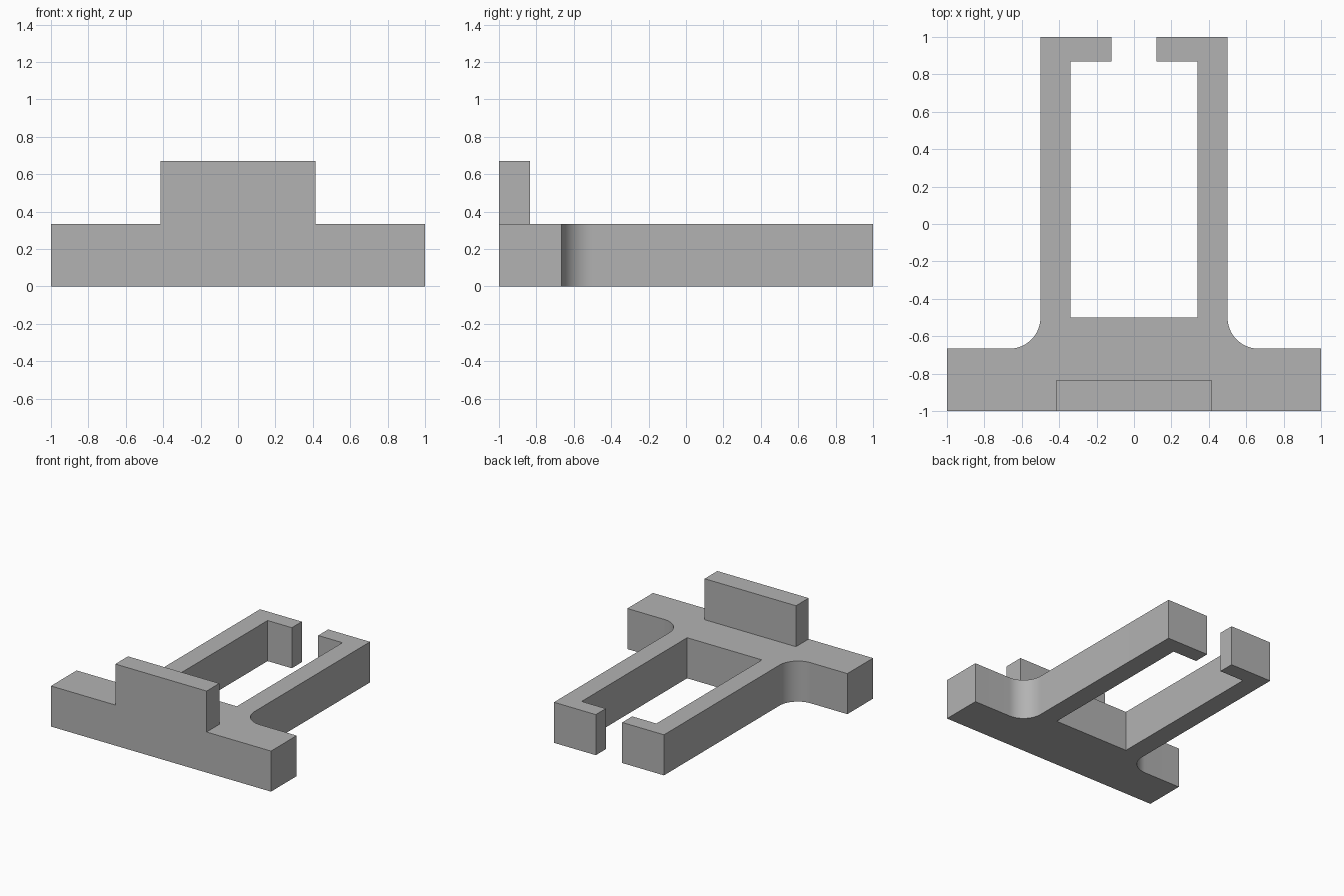
import bpy
import bmesh
from math import sin, cos, pi, radians

cube = bpy.data.objects.get("Cube")
if cube:
    bpy.data.objects.remove(cube, do_unlink=True)

# Single plain grey material
grey = bpy.data.materials.new("plain_grey")
grey.use_nodes = True
colour = (0.45, 0.45, 0.45, 1)
grey.diffuse_color = colour
grey.node_tree.nodes["Principled BSDF"].inputs["Base Color"].default_value = colour

THICK = 1 / 3      # height of the flat body
FILLET = 1 / 6     # radius where the arms meet the crossbar
STEPS = 16


def extrude_outline(name, outline, bottom, top):
    """Raise a closed xy outline into a solid."""
    bm = bmesh.new()
    face = bm.faces.new([bm.verts.new((x, y, bottom)) for x, y in outline])
    raised = bmesh.ops.extrude_face_region(bm, geom=[face])["geom"]
    verts = [v for v in raised if isinstance(v, bmesh.types.BMVert)]
    bmesh.ops.translate(bm, verts=verts, vec=(0, 0, top - bottom))
    bmesh.ops.recalc_face_normals(bm, faces=bm.faces)
    mesh = bpy.data.meshes.new(name)
    bm.to_mesh(mesh)
    bm.free()
    mesh.materials.append(grey)
    obj = bpy.data.objects.new(name, mesh)
    bpy.context.collection.objects.link(obj)
    bpy.ops.object.select_all(action="DESELECT")
    obj.select_set(True)
    bpy.context.view_layer.objects.active = obj
    bpy.ops.object.shade_smooth_by_angle(angle=radians(30))
    return obj


# Bracket body: left half outline from crossbar, round the fillet, to the hooked arm
half = [(1, -1), (1, -2 / 3)]
for i in range(STEPS + 1):
    a = -pi / 2 - i * (pi / 2) / STEPS
    half.append((0.5 + FILLET + FILLET * cos(a), -0.5 + FILLET * sin(a)))
half += [(0.5, 1), (0.12, 1), (0.12, 0.87), (0.34, 0.87), (0.34, -0.5)]
mirrored = [(-x, y) for x, y in reversed(half)]
extrude_outline("bracket_body", half + mirrored, 0, THICK)

# Upright tab on the front edge
tab = [(-0.415, -1), (0.415, -1), (0.415, -0.835), (-0.415, -0.835)]
extrude_outline("front_tab", tab, THICK, 0.67)
